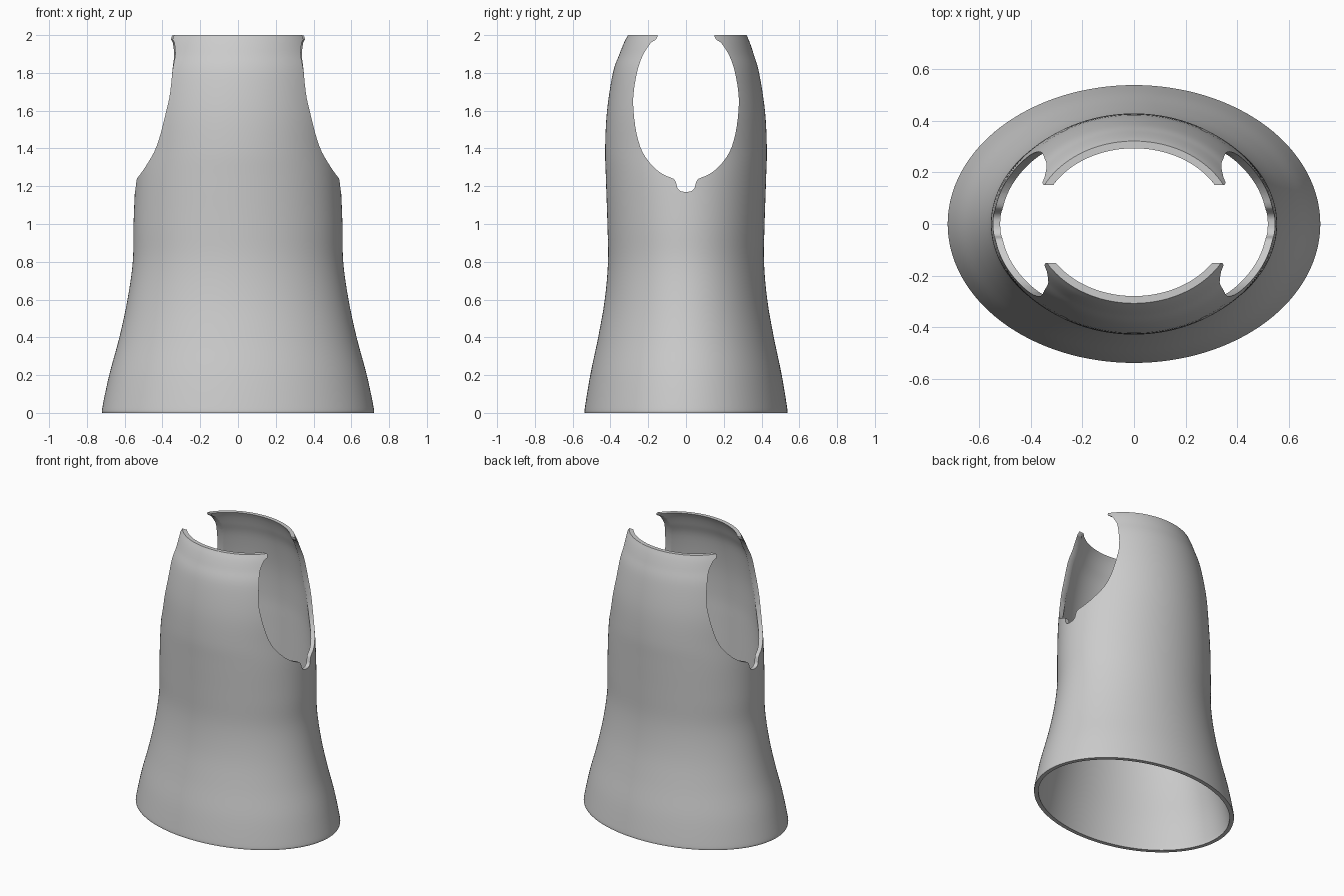
import bpy, bmesh, math
from mathutils import Vector

cube = bpy.data.objects.get("Cube")
if cube:
    bpy.data.objects.remove(cube)

SIDES = 128
STEPS = 5
WALL = 0.028

# Body profile: height, half width, half depth, depth offset
PROFILE = [(0, .72, .537, 0), (.03, .718, .535, 0), (.2, .682, .507, 0),
           (.4, .628, .465, 0), (.6, .585, .43, 0), (.8, .557, .413, 0),
           (1, .553, .416, 0), (1.24, .542, .424, 0), (1.4, .525, .428, 0),
           (1.6, .508, .418, 0), (1.8, .47, .387, 0), (1.9, .433, .355, .003),
           (1.96, .41, .333, .005), (2, .39, .314, .007)]

# Armhole outline: half depth at height, from notch to shoulder
ARMHOLE = [(0, 1.17), (.025, 1.173), (.045, 1.19), (.053, 1.22), (.068, 1.24),
           (.12, 1.262), (.175, 1.305), (.23, 1.38), (.262, 1.48), (.278, 1.6),
           (.277, 1.7), (.255, 1.82), (.225, 1.9), (.185, 1.96), (.152, 1.99),
           (.152, 2.1)]


def smooth_path(points, steps):
    """Catmull-Rom path through the points."""
    pts = [Vector(p) for p in points]
    pts = [pts[0] * 2 - pts[1]] + pts + [pts[-1] * 2 - pts[-2]]
    path = []
    for a, b, c, d in zip(pts, pts[1:], pts[2:], pts[3:]):
        for i in range(steps):
            t = i / steps
            path.append((b * 2 + (c - a) * t + (a * 2 - b * 5 + c * 4 - d) * t ** 2
                         + (b * 3 - a - c * 3 + d) * t ** 3) / 2)
    return path + [pts[-2]]


def make_object(name, bm):
    bmesh.ops.recalc_face_normals(bm, faces=bm.faces)
    mesh = bpy.data.meshes.new(name)
    bm.to_mesh(mesh)
    bm.free()
    obj = bpy.data.objects.new(name, mesh)
    bpy.context.collection.objects.link(obj)
    return obj


# Garment body: outer wall going up, inner wall coming down
outer = smooth_path(PROFILE, STEPS)
inner = [Vector((z, rx - WALL, ry - WALL, off)) for z, rx, ry, off in outer]
bm = bmesh.new()
rings = []
for z, rx, ry, off in outer + inner[::-1]:
    rings.append([bm.verts.new((rx * math.cos(a), off + ry * math.sin(a), z))
                  for a in (math.tau * i / SIDES for i in range(SIDES))])
for low, high in zip(rings, rings[1:] + rings[:1]):
    for i in range(SIDES):
        j = (i + 1) % SIDES
        bm.faces.new((low[i], low[j], high[j], high[i]))
body = make_object("garment_body", bm)

# Armhole cutter running through both sides
half = [(max(y, 0), z) for y, z in smooth_path([(y, z) for y, z in ARMHOLE], 3)]
outline = half + [(-y, z) for y, z in half[:0:-1]]
bm = bmesh.new()
face = bm.faces.new([bm.verts.new((-1, y, z)) for y, z in outline])
side = bmesh.ops.extrude_face_region(bm, geom=[face])["geom"]
bmesh.ops.translate(bm, vec=(2, 0, 0),
                    verts=[v for v in side if isinstance(v, bmesh.types.BMVert)])
cutter = make_object("armhole_cutter", bm)
cutter.hide_render = True

cut = body.modifiers.new("armholes", "BOOLEAN")
cut.operation = "DIFFERENCE"
cut.solver = "EXACT"
cut.object = cutter
bpy.ops.object.select_all(action="DESELECT")
body.select_set(True)
bpy.context.view_layer.objects.active = body
bpy.ops.object.modifier_apply(modifier=cut.name)
bpy.data.objects.remove(cutter)

# Softened rims
rim = body.modifiers.new("soft_rims", "BEVEL")
rim.width = 0.006
rim.segments = 2
rim.limit_method = "ANGLE"
rim.angle_limit = math.radians(45)

# Plain grey cloth
cloth = bpy.data.materials.new("light_grey_cloth")
cloth.use_nodes = True
colour = (.6, .6, .6, 1)
cloth.diffuse_color = colour
cloth.node_tree.nodes["Principled BSDF"].inputs["Base Color"].default_value = colour
body.data.materials.clear()
body.data.materials.append(cloth)
bpy.ops.object.shade_smooth_by_angle(angle=math.radians(50))
